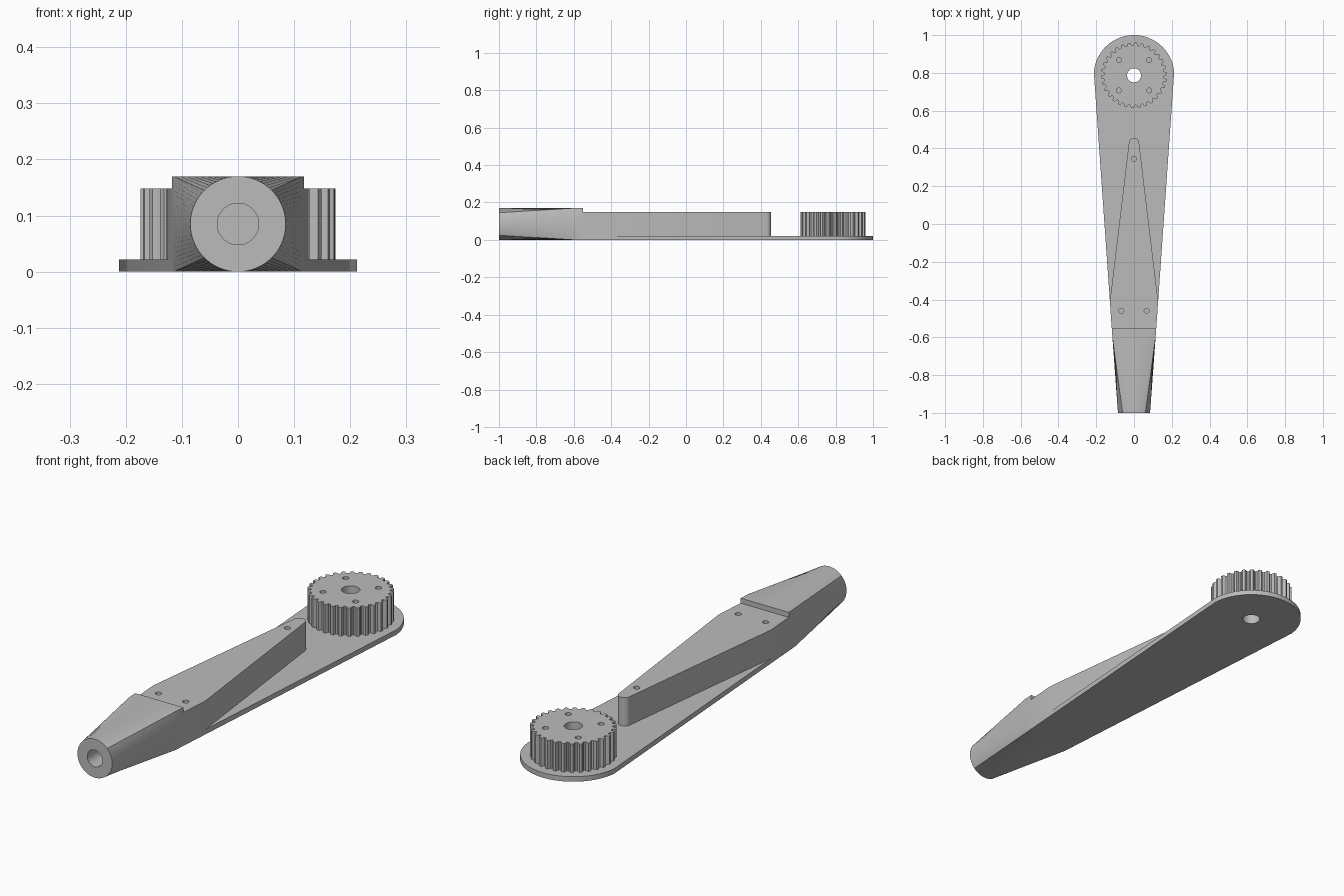
import bpy, bmesh
from math import sin, cos, pi, radians
from mathutils import Matrix

cube = bpy.data.objects.get("Cube")
if cube:
    bpy.data.objects.remove(cube, do_unlink=True)

grey = bpy.data.materials.new("plain grey")
grey.use_nodes = True
grey.diffuse_color = (0.5, 0.5, 0.5, 1)
grey.node_tree.nodes["Principled BSDF"].inputs["Base Color"].default_value = (0.5, 0.5, 0.5, 1)

PLATE, DECK, TOP = 0.022, 0.148, 0.17      # heights
HUB_Y, HUB_R = 0.787, 0.213                # round end of the plate
STEP_Y, LOFT_Y = -0.55, -0.6               # back of nose, start of its taper


def arc(r, cy, start, end, n):
    angles = [radians(start + (end - start) * i / n) for i in range(n + 1)]
    return [(r * cos(a), cy + r * sin(a)) for a in angles]


def half_width(y):
    return 0.2125 - 0.07 * (0.802 - y)


def loft(name, rings):
    """Skin a list of equal-length closed rings and cap both ends."""
    bm = bmesh.new()
    loops = [[bm.verts.new(p) for p in ring] for ring in rings]
    for a, b in zip(loops, loops[1:]):
        for i in range(len(a)):
            j = (i + 1) % len(a)
            bm.faces.new((a[i], a[j], b[j], b[i]))
    bm.faces.new(loops[0][::-1])
    bm.faces.new(loops[-1])
    bmesh.ops.recalc_face_normals(bm, faces=bm.faces)
    mesh = bpy.data.meshes.new(name)
    bm.to_mesh(mesh)
    bm.free()
    mesh.materials.append(grey)
    obj = bpy.data.objects.new(name, mesh)
    bpy.context.collection.objects.link(obj)
    return obj


def extrude(name, outline, z0, z1):
    return loft(name, [[(x, y, z) for x, y in outline] for z in (z0, z1)])


def activate(obj):
    bpy.ops.object.select_all(action='DESELECT')
    obj.select_set(True)
    bpy.context.view_layer.objects.active = obj


def drill(obj, x, y, r, z0, z1, n=24, along_y=False):
    """Cut a round hole; along_y drills horizontally from the front."""
    circle = arc(r, 0, 0, 360 - 360 / n, n - 1)
    cutter = extrude("hole_cutter", circle, z0, z1)
    if along_y:
        cutter.data.transform(Matrix.Rotation(pi / 2, 4, 'X'))
        cutter.data.transform(Matrix.Translation((x, 0, y)))
    else:
        cutter.data.transform(Matrix.Translation((x, y, 0)))
    cutter.hide_render = True
    mod = obj.modifiers.new("hole", 'BOOLEAN')
    mod.operation, mod.solver, mod.object = 'DIFFERENCE', 'EXACT', cutter
    activate(obj)
    bpy.ops.object.modifier_apply(modifier=mod.name)
    bpy.data.objects.remove(cutter, do_unlink=True)


# Tapered base plate with a round end
w = half_width(STEP_Y)
plate = extrude("base_plate", [(-w, STEP_Y), (w, STEP_Y)] + arc(HUB_R, HUB_Y, 4, 176, 64), 0, PLATE)
drill(plate, 0, HUB_Y, 0.037, -0.1, 0.1, 48)

# Raised wedge with a rounded tip, flush with the plate at the wide end
shoulder_y = -0.41
s = half_width(shoulder_y)
wedge = extrude("raised_wedge",
                [(-s, shoulder_y), (-w, STEP_Y), (w, STEP_Y), (s, shoulder_y)]
                + arc(0.027, 0.428, 7, 173, 24), PLATE, DECK)
for x, y in ((0, 0.345), (-0.067, -0.46), (0.067, -0.46)):
    drill(wedge, x, y, 0.013, 0.05, 0.3)

# Toothed pulley
tooth = [(0, 0.168), (0.1, 0.174), (0.4, 0.174), (0.5, 0.168),
         (0.58, 0.16), (0.75, 0.157), (0.92, 0.16)]
teeth = 30
profile = []
for t in range(teeth):
    for f, r in tooth:
        a = 2 * pi * (t + f) / teeth
        profile.append((r * cos(a), HUB_Y + r * sin(a)))
pulley = extrude("toothed_pulley", profile, PLATE, DECK)
drill(pulley, 0, HUB_Y, 0.037, -0.1, 0.3, 48)
for sx in (-1, 1):
    for sy in (-1, 1):
        drill(pulley, sx * 0.08, HUB_Y + sy * 0.08, 0.013, 0.05, 0.3)

# Nose: rectangular section blending into a round end with a socket
mid, steps = TOP / 2, 20
corners = [(1, -1), (1, 1), (-1, 1), (-1, -1)]


def rectangle(y):
    ring = []
    for k in range(4):
        (ax, az), (bx, bz) = corners[k], corners[(k + 1) % 4]
        for i in range(steps):
            t = i / steps
            ring.append(((ax + (bx - ax) * t) * half_width(y), y, mid + (az + (bz - az) * t) * mid))
    return ring


round_end = [(x, -1, z) for x, z in arc(mid, mid, -45, 315 - 90 / steps, 4 * steps - 1)]
nose = loft("tapered_nose", [rectangle(STEP_Y), rectangle(LOFT_Y), round_end])
drill(nose, 0, mid, 0.037, 0.65, 1.1, 48, along_y=True)

# Smooth the round surfaces, keep the edges sharp
for obj in (plate, wedge, pulley, nose):
    activate(obj)
    bpy.ops.object.shade_smooth_by_angle(angle=radians(25))
